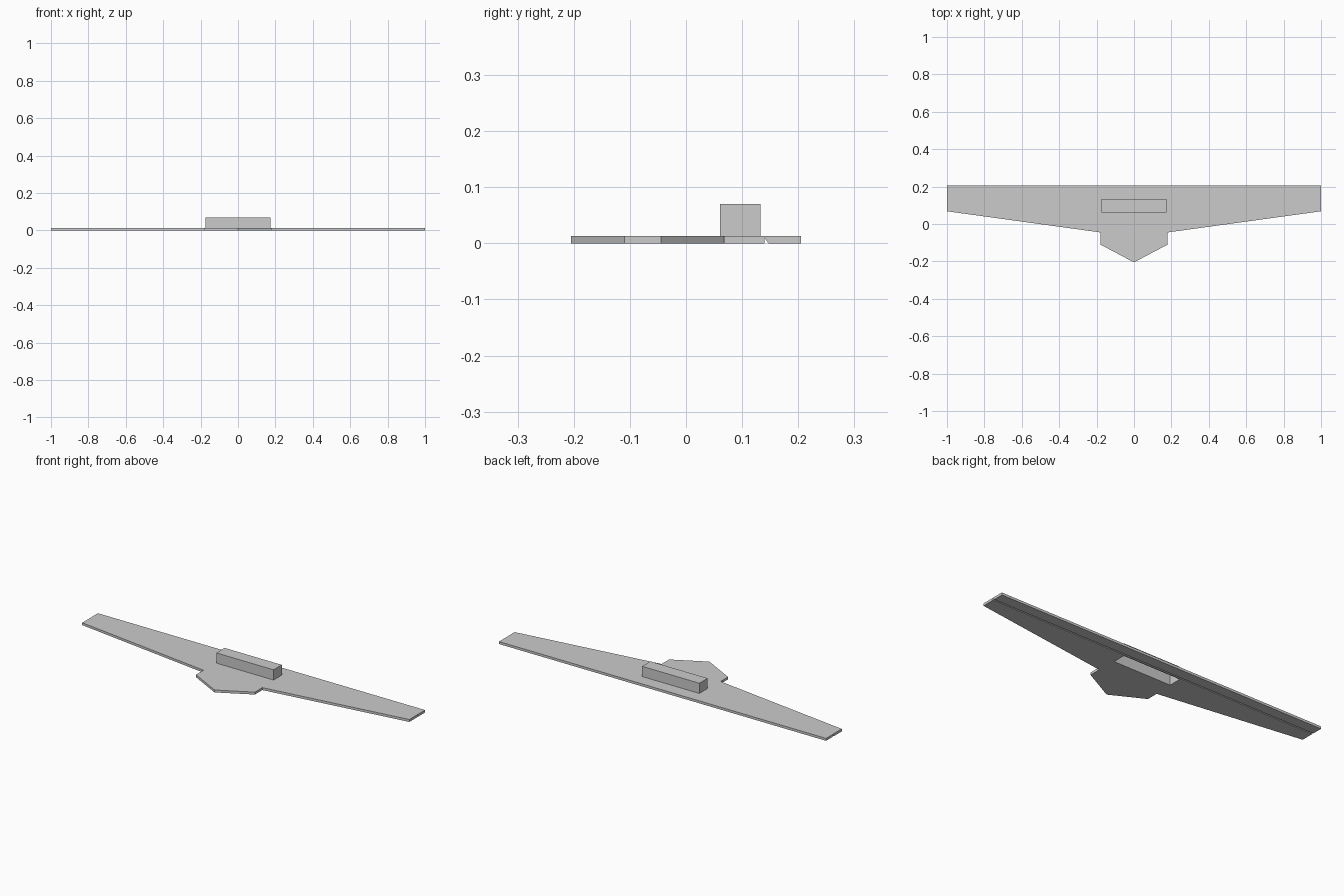
import bpy, bmesh

if "Cube" in bpy.data.objects:
    bpy.data.objects.remove(bpy.data.objects["Cube"])

grey = bpy.data.materials.new("light_grey")
grey.use_nodes = True
colour = (0.6, 0.6, 0.6, 1)
grey.diffuse_color = colour
grey.node_tree.nodes["Principled BSDF"].inputs["Base Color"].default_value = colour

THICK = 0.0135   # sheet thickness
ROOT, JOINT, TIP = 0.18, 0.575, 1.0
HINGE, TAIL = 0.14, 0.205


def leading_y(x):
    """Swept leading edge of the wing."""
    return -0.045 + (x - ROOT) / (TIP - ROOT) * 0.113


def prism(name, outline, axis, low, high):
    """Extrude a flat outline along x or z."""
    bm = bmesh.new()
    place = (lambda a, b: (low, a, b)) if axis == "x" else (lambda a, b: (a, b, low))
    face = bm.faces.new([bm.verts.new(place(a, b)) for a, b in outline])
    top = bmesh.ops.extrude_face_region(bm, geom=[face])["geom"]
    shift = (high - low, 0, 0) if axis == "x" else (0, 0, high - low)
    bmesh.ops.translate(bm, verts=[v for v in top if isinstance(v, bmesh.types.BMVert)], vec=shift)
    bmesh.ops.recalc_face_normals(bm, faces=bm.faces)
    mesh = bpy.data.meshes.new(name)
    bm.to_mesh(mesh)
    bm.free()
    obj = bpy.data.objects.new(name, mesh)
    bpy.context.collection.objects.link(obj)
    mesh.materials.append(grey)
    return obj


# Centre panel with pointed nose
centre = prism("centre_panel", [(0, -0.205), (ROOT, -0.11), (ROOT, HINGE),
                                (-ROOT, HINGE), (-ROOT, -0.11)], "z", 0, THICK)

# Opening under the housing
bay = [(-0.175, 0.061), (0.175, 0.061), (0.175, 0.133), (-0.175, 0.133)]
cutter = prism("bay_cutter", bay, "z", -0.1, 0.1)
cutter.hide_render = True
cut = centre.modifiers.new("bay", "BOOLEAN")
cut.operation = "DIFFERENCE"
cut.object = cutter
bpy.context.view_layer.objects.active = centre
bpy.ops.object.modifier_apply(modifier=cut.name)
bpy.data.objects.remove(cutter)

# Hollow housing, open below
housing = prism("housing", bay, "z", THICK, 0.07)
bm = bmesh.new()
bm.from_mesh(housing.data)
bmesh.ops.delete(bm, geom=[f for f in bm.faces if f.normal.z < -0.5], context="FACES")
bm.to_mesh(housing.data)
bm.free()

# Wing panels, two on each side
for side, sign in (("left", 1), ("right", -1)):
    for part, a, b in (("inner", ROOT, JOINT), ("outer", JOINT, TIP)):
        outline = [(sign * a, leading_y(a)), (sign * b, leading_y(b)),
                   (sign * b, HINGE), (sign * a, HINGE)]
        prism(f"{side}_{part}_wing", outline, "z", 0, THICK)

# Trailing flaps, bevelled beneath the hinge
flap = [(HINGE, THICK), (TAIL, THICK), (TAIL, 0), (HINGE + 0.007, 0), (HINGE, THICK - 0.003)]
stations = [-TIP, -JOINT, -ROOT, ROOT, JOINT, TIP]
names = ["right_outer", "right_inner", "centre", "left_inner", "left_outer"]
for name, a, b in zip(names, stations, stations[1:]):
    prism(f"{name}_flap", flap, "x", a, b)
